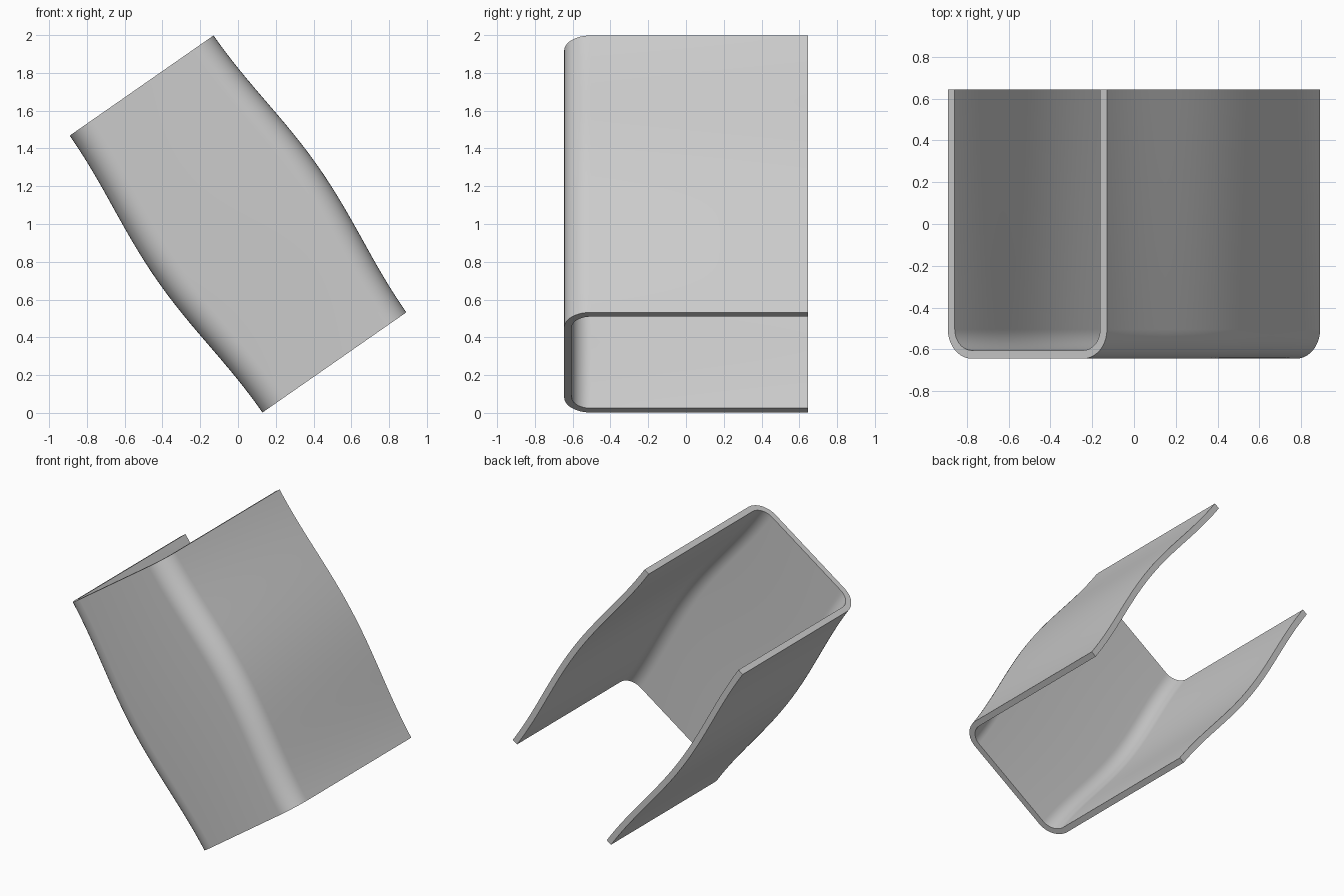
import bpy, bmesh
from math import sin, cos, pi, radians
from mathutils import Matrix

if "Cube" in bpy.data.objects:
    bpy.data.objects.remove(bpy.data.objects["Cube"], do_unlink=True)

HALF_WIDTH, HALF_LENGTH, HALF_DEPTH = 0.464, 0.893, 0.645
WALL, RADIUS, BULGE, TILT = 0.04, 0.14, 0.058, -34.85
ARC_STEPS, RINGS = 10, 48

# Plain grey material
grey = bpy.data.materials.new("light grey")
grey.use_nodes = True
colour = (0.6, 0.6, 0.6, 1)
grey.diffuse_color = colour
grey.node_tree.nodes["Principled BSDF"].inputs["Base Color"].default_value = colour


def u_path(half, front, radius):
    """U-shaped line, open at the back, with two rounded front corners."""
    right = [(half, HALF_DEPTH)]
    for i in range(ARC_STEPS + 1):
        a = i / ARC_STEPS * pi / 2
        right.append((half - radius + radius * cos(a), front + radius - radius * sin(a)))
    return right + [(-x, y) for x, y in reversed(right)]


def section(half):
    """Closed outline of the wall: outer line, then inner line back again."""
    outer = u_path(half, -HALF_DEPTH, RADIUS)
    inner = u_path(half - WALL, -HALF_DEPTH + WALL, RADIUS - WALL)
    return outer, inner


# Channel whose side walls swell gently at mid length
bm = bmesh.new()
rings = []
for k in range(RINGS + 1):
    t = k / RINGS
    half = HALF_WIDTH + BULGE * (1 - cos(2 * pi * t)) / 2
    z = (2 * t - 1) * HALF_LENGTH
    outer, inner = section(half)
    rings.append([bm.verts.new((x, y, z)) for x, y in outer + inner[::-1]])

# Outer, inner and back rim surfaces
count = len(rings[0])
for low, high in zip(rings, rings[1:]):
    for i in range(count):
        j = (i + 1) % count
        bm.faces.new((low[i], low[j], high[j], high[i]))

# Flat end rims
for ring in (rings[0], rings[-1]):
    for i in range(count // 2 - 1):
        bm.faces.new((ring[i], ring[i + 1], ring[count - 2 - i], ring[count - 1 - i]))

bmesh.ops.recalc_face_normals(bm, faces=bm.faces)

# Lean the channel and stand it on the ground
bm.transform(Matrix.Translation((0, 0, 1)) @ Matrix.Rotation(radians(TILT), 4, 'Y'))
mesh = bpy.data.meshes.new("curved_channel")
bm.to_mesh(mesh)
bm.free()
mesh.materials.append(grey)
channel = bpy.data.objects.new("curved_channel", mesh)
bpy.context.collection.objects.link(channel)
bpy.ops.object.select_all(action='DESELECT')
channel.select_set(True)
bpy.context.view_layer.objects.active = channel
bpy.ops.object.shade_smooth_by_angle(angle=radians(35))
